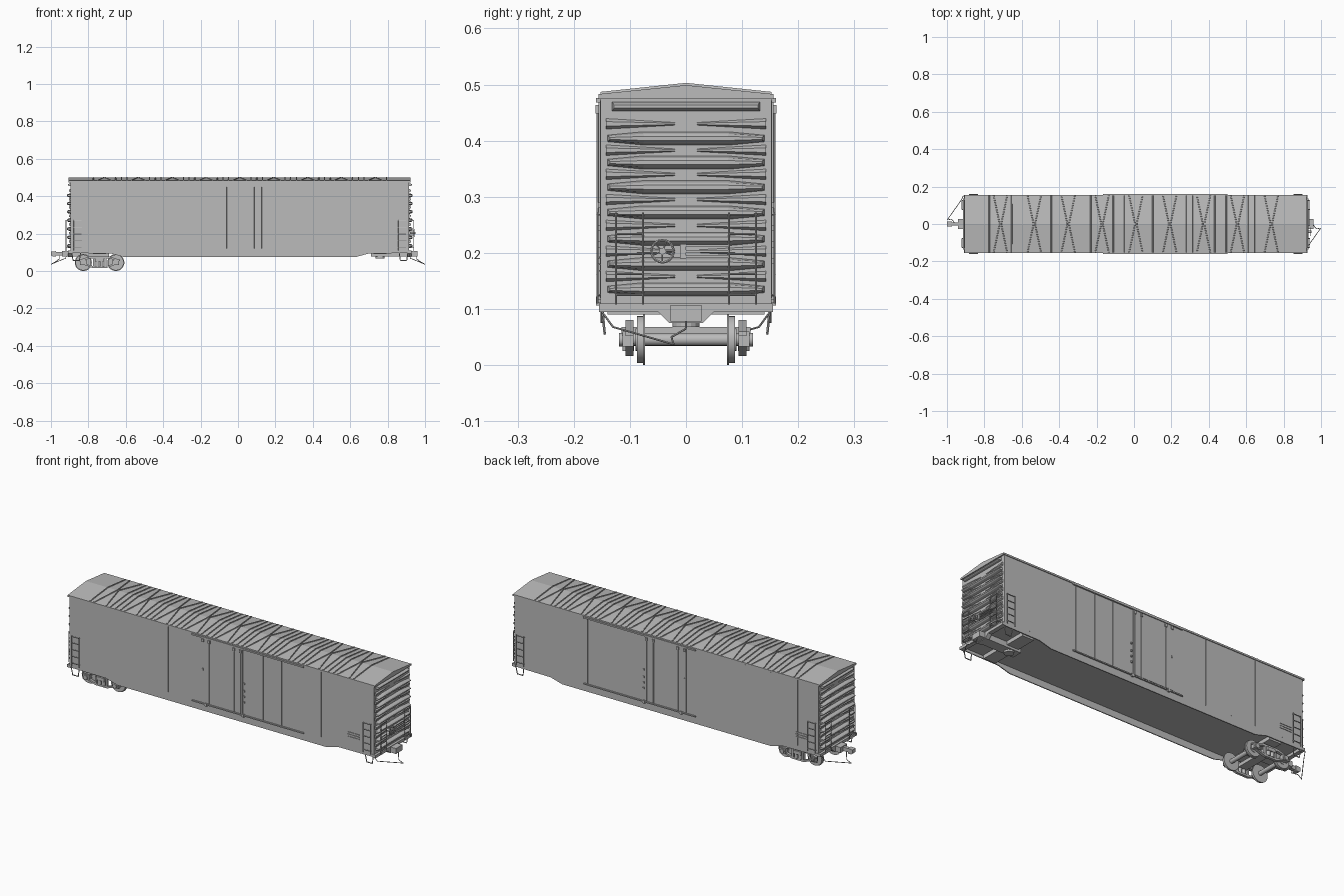
import bpy, bmesh, math
from mathutils import Vector

if "Cube" in bpy.data.objects:
    bpy.data.objects.remove(bpy.data.objects["Cube"])

C = 0.01                      # x centre of the car body
grey = bpy.data.materials.new("plain grey")
grey.diffuse_color = (0.5, 0.5, 0.5, 1)
grey.use_nodes = True
grey.node_tree.nodes["Principled BSDF"].inputs["Base Color"].default_value = grey.diffuse_color


def box(bm, x0, x1, y0, y1, z0, z1):
    prism(bm, [(x0, z0), (x1, z0), (x1, z1), (x0, z1)], 'y', y0, y1)


def loft(bm, rings):
    loops = [[bm.verts.new(p) for p in ring] for ring in rings]
    n = len(loops[0])
    for a, b in zip(loops, loops[1:]):
        for i in range(n):
            bm.faces.new((a[i], a[(i + 1) % n], b[(i + 1) % n], b[i]))
    bm.faces.new(loops[0][::-1])
    bm.faces.new(loops[-1])


def prism(bm, pts, axis, a, b):
    put = (lambda p, t: (t, p[0], p[1])) if axis == 'x' else (lambda p, t: (p[0], t, p[1]))
    loft(bm, [[put(p, t) for p in pts] for t in (a, b)])


def rod(bm, p, q, r, n=6):
    p, q = Vector(p), Vector(q)
    rot = (q - p).to_track_quat('Z', 'Y')
    ring = [rot @ Vector((r * math.cos(k * math.tau / n), r * math.sin(k * math.tau / n), 0))
            for k in range(n)]
    loft(bm, [[p + v for v in ring], [q + v for v in ring]])


def path(bm, pts, r):
    for p, q in zip(pts, pts[1:]):
        rod(bm, p, q, r)


def finish(name, bm, smooth=False):
    bmesh.ops.recalc_face_normals(bm, faces=bm.faces[:])
    me = bpy.data.meshes.new(name)
    bm.to_mesh(me)
    bm.free()
    me.materials.append(grey)
    ob = bpy.data.objects.new(name, me)
    bpy.context.collection.objects.link(ob)
    if smooth:
        bpy.context.view_layer.objects.active = ob
        ob.select_set(True)
        bpy.ops.object.shade_smooth_by_angle(angle=math.radians(35))
        ob.select_set(False)
    return ob


# Body shell
bm = bmesh.new()
prism(bm, [(-.152, .11), (.152, .11), (.152, .478), (0, .495), (-.152, .478)], 'x', C - .905, C + .905)
finish("body", bm)

# Side sills that deepen between the trucks
bm = bmesh.new()
for s in (-1, 1):
    prism(bm, [(C - .905, .115), (C - .905, .096), (C - .69, .094), (C - .62, .075),
               (C + .62, .075), (C + .69, .094), (C + .905, .096), (C + .905, .115)],
          'y', s * .147, s * .152)
finish("side_sills", bm)

# Roof sheet with thin eaves
bm = bmesh.new()
prism(bm, [(-.156, .474), (.156, .474), (.156, .483), (0, .499), (-.156, .483)], 'x', C - .915, C + .912)
finish("roof", bm)


# Roof seams and crossed ribs
def roof_rib(bm, xa, xb, w):
    for s in (-1, 1):
        loft(bm, [[(x - w, y, z - .003), (x + w, y, z - .003), (x + w * .5, y, z + .004), (x - w * .5, y, z + .004)]
                  for x, y, z in ((xa, s * .152, .483), (xb, 0, .499))])


bm = bmesh.new()
for k in range(9):
    x = C + (k - 4) * .181
    for d in (-1, 1):
        roof_rib(bm, x + d * .036, x + d * .004, .004)
        roof_rib(bm, x + d * .06, x + d * .06, .004)
for k in range(8):
    x = C + (k - 3.5) * .181
    roof_rib(bm, x, x, .004)
finish("roof_ribs", bm)

# Side panel seams
bm = bmesh.new()
for x in (-.77, -.61, -.46, -.31, -.195, .255, .365, .48, .60, .76):
    for s in (-1, 1):
        box(bm, x - .002, x + .002, s * .15, s * .1535, .12, .472)
finish("side_seams", bm)

# Sliding doors, tracks, lock rods and brackets
doors, rails, rods = bmesh.new(), bmesh.new(), bmesh.new()
for s in (-1, 1):
    box(doors, -.11, .135, s * .15, s * .1555, .122, .468)
    box(rails, -.165, .50, s * .15, s * .16, .468, .476)
    box(rails, -.165, .50, s * .15, s * .159, .112, .118)
    for x in (-.1, -.062, .085, .125):
        if x > -.09:
            rod(rods, (x, s * .1565, .12), (x, s * .1565, .462), .003)
        box(rods, x - .006, x + .006, s * .154, s * .161, .448, .464)
    for x in (-.08, .14):
        box(rods, x - .006, x + .006, s * .15, s * .16, .106, .122)
    for z in (.18, .21, .24, .28):
        box(rods, .141, .149, s * .15, s * .157, z, z + .01)
    box(rods, -.104, -.096, s * .154, s * .159, .295, .305)
finish("doors", doors)
finish("door_tracks", rails)
finish("door_hardware", rods)

# Pressed end ribs: large tapered ribs with small darts between
bm = bmesh.new()


def end_rib(bm, s, z, L, tip, mid, out):
    wall = C + s * .904
    outline = [(-L, -tip), (-L * .55, -mid), (L * .55, -mid), (L, -tip),
               (L, tip), (L * .55, mid), (-L * .55, mid), (-L, tip)]
    loft(bm, [[(wall, y, z + v) for y, v in outline],
              [(wall + s * out * .7, y * .985, z + v * .7) for y, v in outline],
              [(wall + s * out, y * .97, z + v * .3) for y, v in outline]])


for s in (-1, 1):
    end_rib(bm, s, .461, .132, .008, .008, .016)
    for z in (.404, .361, .317, .272, .225, .18, .135):
        end_rib(bm, s, z, .14, .006, .012, .02)
    for z in (.430, .383, .340, .295, .249, .203, .158):
        for d in (-1, 1):
            w = C + s * .904
            loft(bm, [[(w, d * y, z - h), (w, d * y, z + h), (w + s * o, d * y, z + h * .4), (w + s * o, d * y, z - h * .4)]
                      for y, h, o in ((.143, .010, .010), (.02, .003, .003))])
finish("end_ribs", bm)


# Corner ladders on the sides and ends
bm = bmesh.new()
for s in (-1, 1):
    for d in (-1, 1):
        xa, xb, y = C + s * .845, C + s * .89, d * .158
        for x in (xa, xb):
            rod(bm, (x, y, .11), (x, y, .272), .002)
        xe = C + s * .929
        for ye in (.077, .125):
            rod(bm, (xe, d * ye, .108), (xe, d * ye, .272), .002)
        for z in (.125, .162, .198, .234, .268):
            rod(bm, (xa, y, z), (xb, y, z), .002)
            rod(bm, (xe, d * .077, z), (xe, d * .125, z), .002)
        for z in (.125, .268):
            for x in (xa, xb):
                rod(bm, (x, d * .15, z), (x, y, z), .002)
            for ye in (.077, .125):
                rod(bm, (C + s * .9, d * ye, z), (xe, d * ye, z), .002)
finish("ladders", bm)

# Corner stirrup steps
bm = bmesh.new()
for s in (-1, 1):
    for d in (-1, 1):
        path(bm, [(C + s * .85, d * .15, .11), (C + s * .858, d * .145, .056),
                  (C + s * .892, d * .145, .056), (C + s * .9, d * .15, .11)], .0025)
finish("stirrup_steps", bm)

# Small route card bars, on opposite corners
bm = bmesh.new()
for s in (-1, 1):
    for z in (.168, .18, .192):
        box(bm, s * .76, s * .83, s * -.15, s * -.155, z - .0015, z + .0015)
finish("card_bars", bm)

# Hand brake wheel, gear box and platform on one end
bm = bmesh.new()
ring = [(.945, -.042 + .02 * math.cos(k * math.tau / 16), .203 + .02 * math.sin(k * math.tau / 16))
        for k in range(17)]
path(bm, ring, .0025)
for p in ring[:16:3]:
    rod(bm, (.945, -.042, .203), p, .0015)
rod(bm, (.91, -.042, .203), (.948, -.042, .203), .006, 12)
box(bm, .91, .94, -.011, 0, .19, .216)
for z in (.193, .203, .213):
    box(bm, .91, .938, 0, .075, z - .002, z + .002)
finish("hand_brake", bm)

# End sills, centre sills, bolsters and coupler pockets
bm = bmesh.new()
for s in (-1, 1):
    X = lambda v: C + s * v
    prism(bm, [(-.155, .095), (-.05, .095), (-.03, .075), (.03, .075), (.05, .095),
               (.155, .095), (.155, .11), (-.155, .11)], 'x', X(.895), X(.918))
    box(bm, X(.70), X(.95), -.028, .028, .078, .107)
    box(bm, X(.715), X(.785), -.14, .14, .09, .111)
    rod(bm, (X(.75), 0, .068), (X(.75), 0, .09), .024, 16)
finish("underframe", bm)

# Coupler head
bm = bmesh.new()
box(bm, -.975, -.93, -.009, .009, .083, .103)
prism(bm, [(-.972, .078), (-.99, .078), (-1.0, .084), (-1.0, .104), (-.972, .106)], 'y', -.013, .013)
finish("coupler", bm)

# Uncoupling levers at opposite corners
bm = bmesh.new()
for s in (-1, 1):
    path(bm, [(s * x, s * y, z) for x, y, z in
              ((.912, -.152, .098), (.922, -.13, .068), (.9985, -.022, .037),
               (.975, -.026, .05), (.955, 0, .065), (.955, 0, .085))], .0018)
finish("uncoupling_levers", bm)

# Single truck under the left end
T = C - .75
wheels, frame = bmesh.new(), bmesh.new()
for dx in (-.087, .087):
    x, z = T + dx, .0455
    rod(wheels, (x, -.112, z), (x, .112, z), .011, 16)
    for d in (-1, 1):
        rod(wheels, (x, d * .073, z), (x, d * .077, z), .0455, 32)
        rod(wheels, (x, d * .077, z), (x, d * .087, z), .042, 32)
        rod(wheels, (x, d * .087, z), (x, d * .09, z), .02, 20)
        rod(wheels, (x, d * .112, z), (x, d * .119, z), .012, 12)
        box(frame, x - .018, x + .018, d * .094, d * .113, .033, .06)
for d in (-1, 1):
    prism(frame, [(T - .11, .052), (T - .045, .068), (T + .045, .068), (T + .11, .052),
                  (T + .11, .06), (T + .045, .08), (T - .045, .08), (T - .11, .06)], 'y', d * .094, d * .108)
    prism(frame, [(T - .09, .035), (T - .035, .016), (T + .035, .016), (T + .09, .035),
                  (T + .09, .043), (T + .032, .026), (T - .032, .026), (T - .09, .043)], 'y', d * .094, d * .108)
    for k in (-1, 1):
        box(frame, T + k * .026, T + k * .036, d * .094, d * .108, .022, .072)
        rod(frame, (T + k * .011, d * .103, .025), (T + k * .011, d * .103, .052), .01, 12)
box(frame, T - .024, T + .024, -.115, .115, .05, .068)
finish("wheelsets", wheels, True)
finish("truck_frame", frame)
